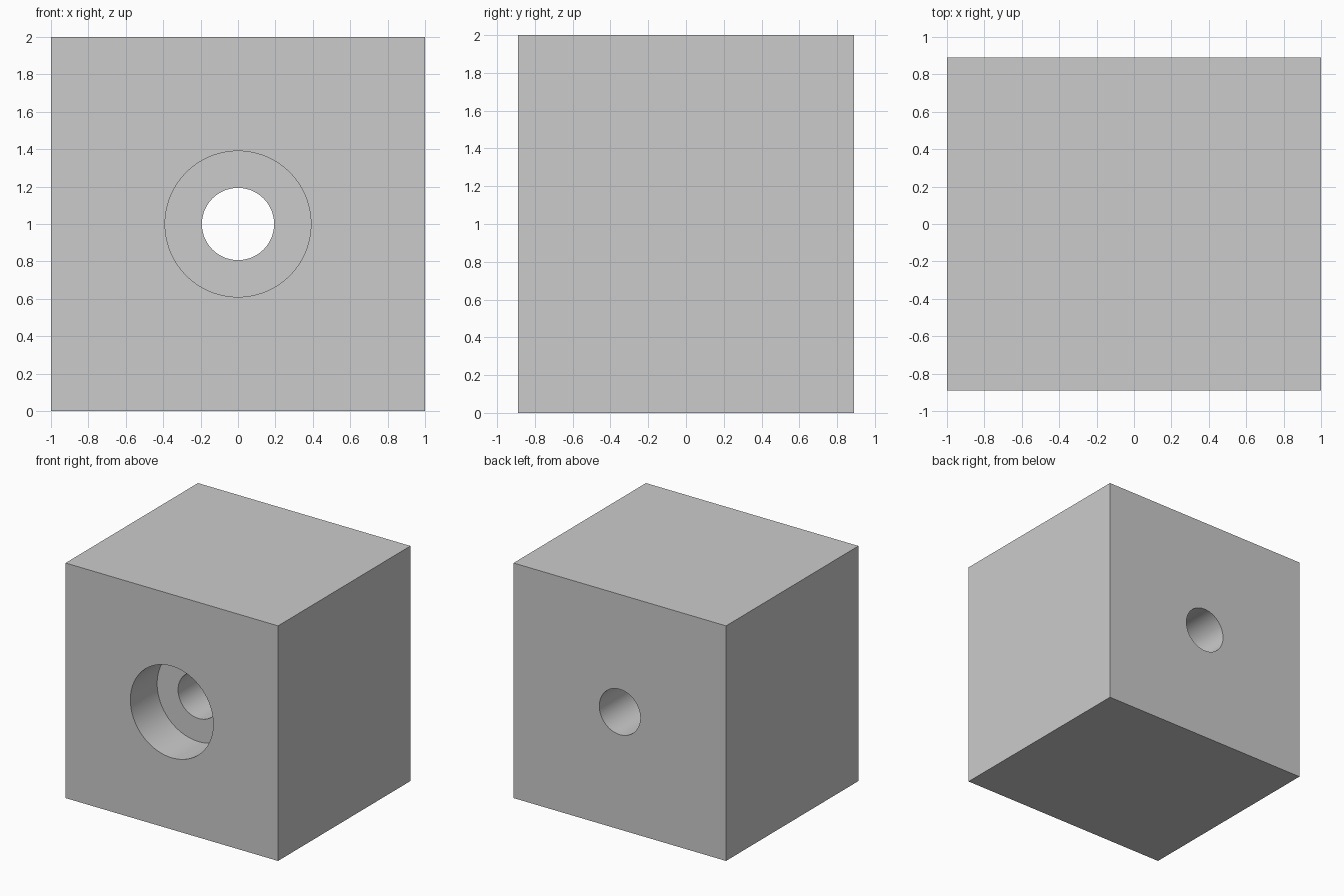
import bpy
from math import pi

if "Cube" in bpy.data.objects:
    bpy.data.objects.remove(bpy.data.objects["Cube"])

HALF_DEPTH = 0.89
CENTRE_Z = 1.0


def bore(body, name, radius, y0, y1):
    """Cut a round hole along y from y0 to y1."""
    bpy.ops.mesh.primitive_cylinder_add(
        vertices=96, radius=radius, depth=y1 - y0,
        location=(0, (y0 + y1) / 2, CENTRE_Z), rotation=(pi / 2, 0, 0))
    cutter = bpy.context.object
    cutter.name = name
    cutter.hide_render = True
    bpy.ops.object.select_all(action='DESELECT')
    body.select_set(True)
    bpy.context.view_layer.objects.active = body
    mod = body.modifiers.new(name, 'BOOLEAN')
    mod.operation = 'DIFFERENCE'
    mod.solver = 'EXACT'
    mod.object = cutter
    bpy.ops.object.modifier_apply(modifier=mod.name)
    bpy.data.objects.remove(cutter)


# Solid block
bpy.ops.mesh.primitive_cube_add(size=1, location=(0, 0, CENTRE_Z))
block = bpy.context.object
block.name = "counterbored_block"
block.scale = (2, 2 * HALF_DEPTH, 2)
bpy.ops.object.transform_apply(location=False, rotation=False, scale=True)

# Wide counterbore in the front, then narrow through hole
bore(block, "counterbore", 0.39, -HALF_DEPTH - 0.2, -HALF_DEPTH + 0.36)
bore(block, "through_hole", 0.193, -HALF_DEPTH - 0.2, HALF_DEPTH + 0.2)

# Smooth hole walls, sharp edges elsewhere
bpy.ops.object.shade_smooth_by_angle(angle=pi / 6)
